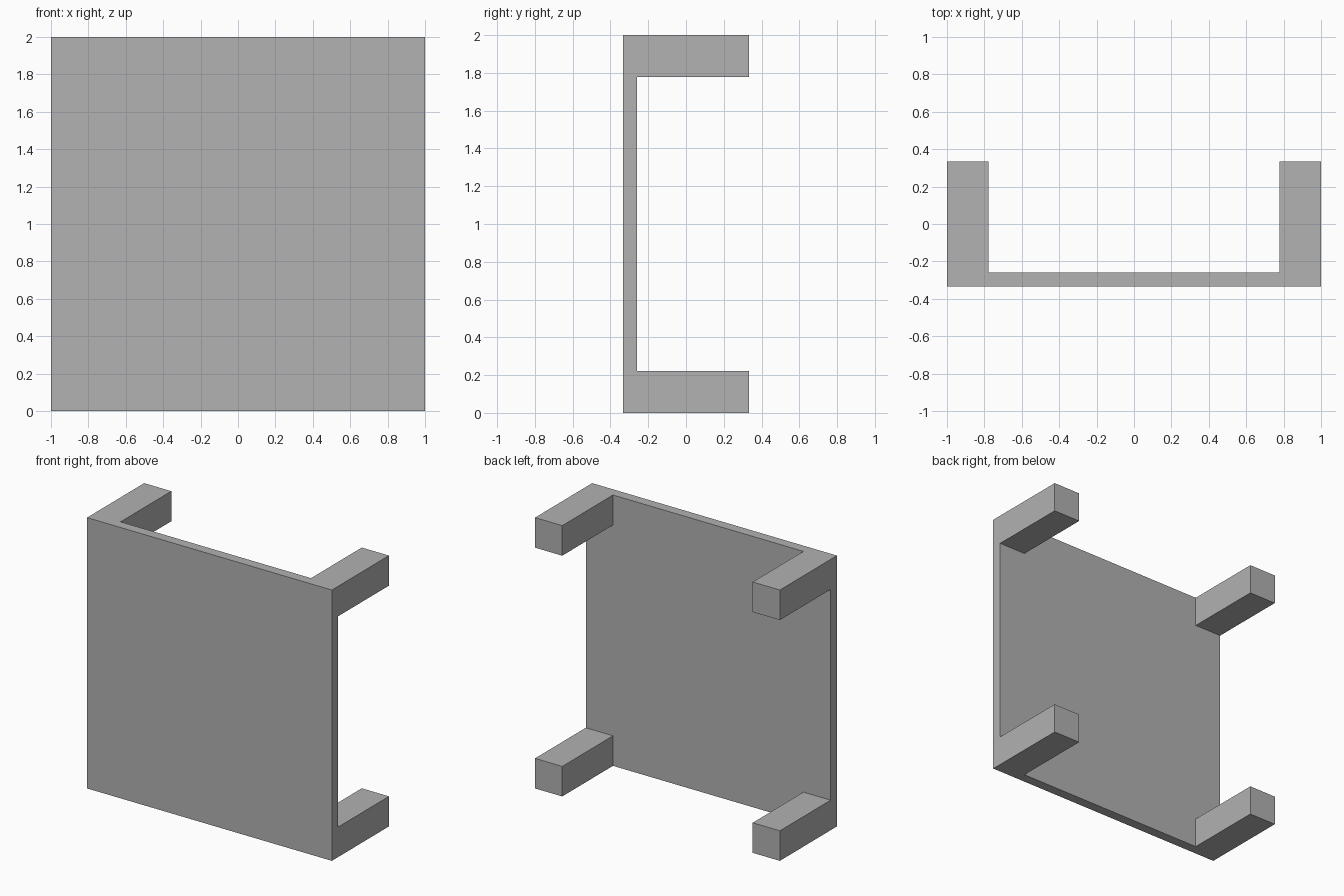
import bpy, bmesh

if "Cube" in bpy.data.objects:
    bpy.data.objects.remove(bpy.data.objects["Cube"])

SIZE = 2.0          # panel width and height
LEG = 0.222         # square leg section
FRONT, INNER, BACK = -0.333, -0.259, 0.333

grey = bpy.data.materials.new("grey")
grey.diffuse_color = (0.445, 0.445, 0.445, 1)
grey.use_nodes = True
grey.node_tree.nodes["Principled BSDF"].inputs["Base Color"].default_value = grey.diffuse_color

bm = bmesh.new()

# front sheet: 3 x 3 grid whose corner cells match the leg section
xs = [-SIZE / 2, -SIZE / 2 + LEG, SIZE / 2 - LEG, SIZE / 2]
grid = [[bm.verts.new((x, FRONT, x + SIZE / 2)) for x in xs] for _ in xs]
for row, z in zip(grid, xs):
    for v in row:
        v.co.z = z + SIZE / 2
sheet = [bm.faces.new((grid[j][i], grid[j][i + 1], grid[j + 1][i + 1], grid[j + 1][i]))
         for j in range(3) for i in range(3)]


def extrude_to(faces, y, keep):
    """Extrude faces to depth y, optionally keeping the starting faces."""
    out = bmesh.ops.extrude_face_region(bm, geom=faces, use_keep_orig=keep)["geom"]
    for v in (g for g in out if isinstance(g, bmesh.types.BMVert)):
        v.co.y = y
    if not keep:
        bmesh.ops.delete(bm, geom=[f for f in faces if f.is_valid], context='FACES_ONLY')
    return [g for g in out if isinstance(g, bmesh.types.BMFace)]


# panel thickness
inner = extrude_to(sheet, INNER, True)

# four corner legs
corners = [f for f in inner
           if abs(f.calc_center_median().x) > SIZE / 2 - LEG
           and abs(f.calc_center_median().z - SIZE / 2) > SIZE / 2 - LEG]
extrude_to(corners, BACK, False)

# merge coplanar faces into clean flat sides
bmesh.ops.recalc_face_normals(bm, faces=bm.faces[:])
bmesh.ops.dissolve_limit(bm, angle_limit=0.01, verts=bm.verts[:], edges=bm.edges[:])

mesh = bpy.data.meshes.new("panel_with_legs")
bm.to_mesh(mesh)
bm.free()
mesh.materials.append(grey)
panel = bpy.data.objects.new("panel_with_legs", mesh)
bpy.context.collection.objects.link(panel)
